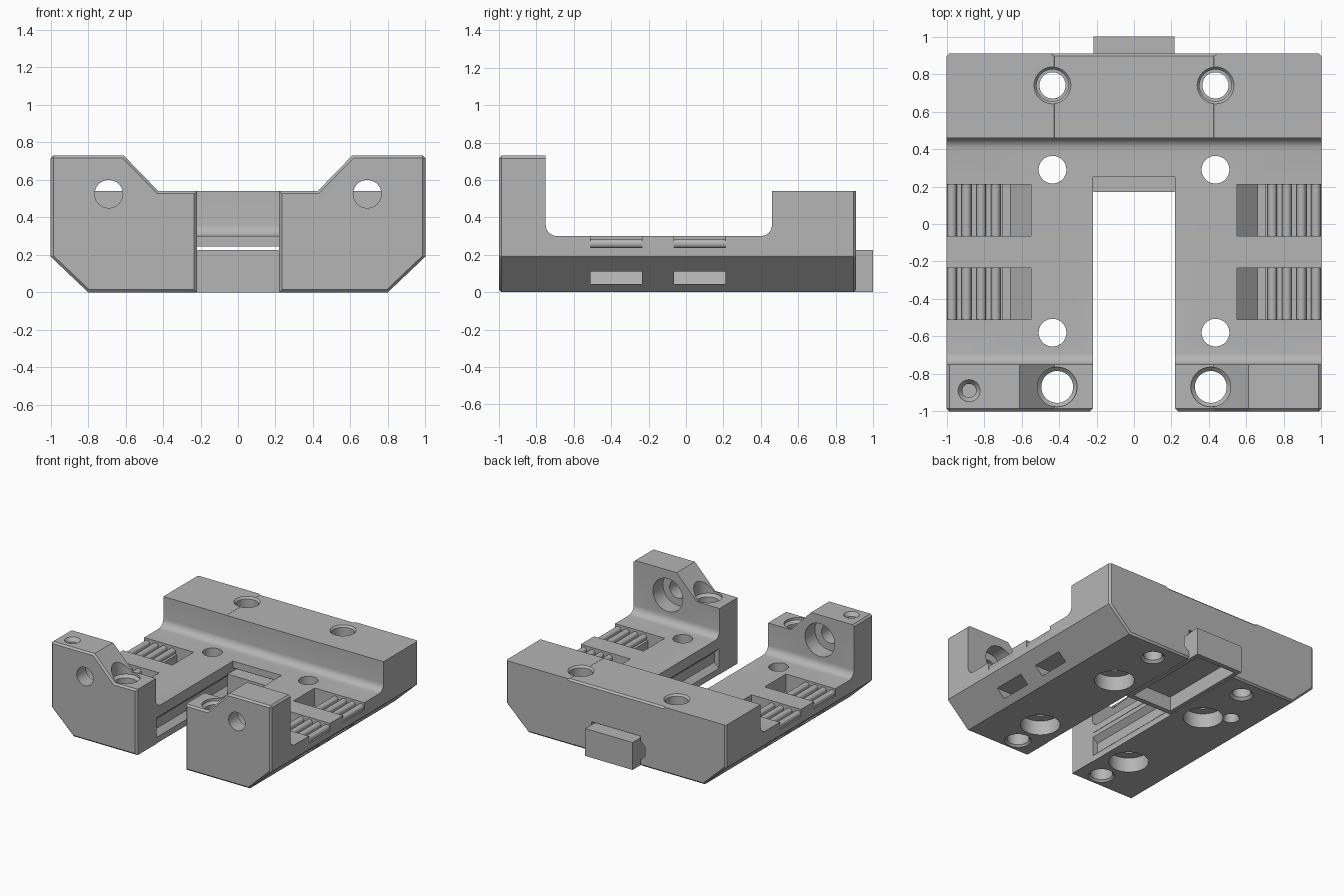
import bpy, bmesh, math
from mathutils import Vector

cube = bpy.data.objects.get("Cube")
if cube:
    bpy.data.objects.remove(cube)

GRAY = (0.46, 0.46, 0.46, 1)
gray = bpy.data.materials.new("plain gray")
gray.use_nodes = True
gray.diffuse_color = GRAY
gray.node_tree.nodes["Principled BSDF"].inputs["Base Color"].default_value = GRAY


def finish(bm, name):
    bmesh.ops.recalc_face_normals(bm, faces=bm.faces[:])
    mesh = bpy.data.meshes.new(name)
    bm.to_mesh(mesh)
    bm.free()
    mesh.materials.append(gray)
    obj = bpy.data.objects.new(name, mesh)
    bpy.context.collection.objects.link(obj)
    return obj


def place(axis, u, v, w):
    """Map outline (u, v) and depth w to space for an extrusion axis."""
    return {"x": (w, u, v), "y": (u, w, v), "z": (u, v, w)}[axis]


def prism(name, outline, axis, lo, hi):
    bm = bmesh.new()
    ends = [[bm.verts.new(place(axis, u, v, w)) for u, v in outline] for w in (lo, hi)]
    for end in ends:
        bm.faces.new(end)
    n = len(outline)
    for i in range(n):
        j = (i + 1) % n
        bm.faces.new((ends[0][i], ends[0][j], ends[1][j], ends[1][i]))
    return finish(bm, name)


def lathe(name, profile, axis, cu, cv, segs=40):
    """Turn (radius, depth) points around an axis through (cu, cv)."""
    bm = bmesh.new()
    rings = []
    for r, w in profile:
        angles = [2 * math.pi * i / segs for i in range(segs)]
        rings.append([bm.verts.new(place(axis, cu + r * math.cos(a), cv + r * math.sin(a), w))
                      for a in angles])
    bm.faces.new(rings[0])
    bm.faces.new(rings[-1])
    for a, b in zip(rings, rings[1:]):
        for i in range(segs):
            j = (i + 1) % segs
            bm.faces.new((a[i], a[j], b[j], b[i]))
    return finish(bm, name)


def both(half):
    """Complete a symmetric outline from its +u half."""
    return half + [(-u, v) for u, v in reversed(half)]


def arc(cu, cv, r, start, end, steps=6):
    return [(cu + r * math.cos(math.radians(start + (end - start) * i / steps)),
             cv + r * math.sin(math.radians(start + (end - start) * i / steps)))
            for i in range(steps + 1)]


def cut(obj, cutters):
    """Subtract all cutters, bake the result and remove the cutters."""
    for c in cutters:
        mod = obj.modifiers.new(c.name, "BOOLEAN")
        mod.operation, mod.solver, mod.object = "DIFFERENCE", "EXACT", c
    deps = bpy.context.evaluated_depsgraph_get()
    mesh = bpy.data.meshes.new_from_object(obj.evaluated_get(deps))
    obj.modifiers.clear()
    obj.data = mesh
    for c in cutters:
        bpy.data.objects.remove(c)


# Carriage body: front outline, chamfered on its outer edges
body = prism("carriage_body", both([(0.8, 0), (1, 0.19), (1, 0.73), (0.61, 0.73), (0.425, 0.54)]),
             "y", -1, 0.91)
bevel = body.modifiers.new("edge chamfer", "BEVEL")
bevel.width, bevel.segments = 0.014, 1
bevel.limit_method, bevel.angle_limit = "ANGLE", math.radians(60)

cutters = []
# Lowered deck between the front blocks and the rear bar
deck = ([(-0.75, 0.9)] + arc(-0.69, 0.36, 0.06, 180, 270) + arc(0.4, 0.36, 0.06, 270, 360)
        + [(0.46, 0.541), (1.1, 0.541), (1.1, 0.9)])
cutters.append(prism("deck_cut", deck, "x", -1.2, 1.2))

# Central slot and the rail channel below it
slot = both([(0.22, 0.25), (0.22, -0.985), (0.245, -1.01), (0.245, -1.2)])
cutters.append(prism("slot_cut", slot, "z", -0.2, 1))
rail = both([(0.223, -0.1), (0.223, 0.05), (0.265, 0.09), (0.265, 0.17), (0.223, 0.21),
             (0.223, 0.245)])
cutters.append(prism("rail_cut", rail, "y", -0.745, 1.1))

# Holes and belt pockets on both sides
rear_hole = [(0.12, -0.03), (0.07, 0.02), (0.07, 0.42), (0.085, 0.42), (0.085, 0.525), (0.115, 0.56)]
deck_hole = [(0.15, -0.03), (0.15, 0.12), (0.074, 0.12), (0.074, 0.4)]
block_hole = [(0.13, -0.03), (0.085, 0.015), (0.085, 0.5), (0.106, 0.52), (0.106, 0.9)]
front_hole = [(0.075, -1.1), (0.075, -0.88), (0.135, -0.88), (0.135, -0.7)]
pocket = [(0.55, 0.4), (0.55, 0.16), (0.66, 0.045), (1.1, 0.045), (1.1, 0.11), (0.74, 0.11),
          (0.7, 0.15), (0.7, 0.24), (1.1, 0.24), (1.1, 0.4)]
POCKET_SPANS = ((-0.51, -0.235), (-0.065, 0.21))
for s in (-1, 1):
    cutters.append(lathe("rear_hole", rear_hole, "z", s * 0.435, 0.74))
    for y in (-0.58, 0.29):
        cutters.append(lathe("deck_hole", deck_hole, "z", s * 0.435, y))
    cutters.append(lathe("block_hole", block_hole, "z", s * 0.41, -0.87))
    cutters.append(lathe("front_hole", front_hole, "y", s * 0.69, 0.525))
    for lo, hi in POCKET_SPANS:
        cutters.append(prism("belt_pocket", [(s * x, z) for x, z in pocket], "y", lo, hi))

# Blind holes found on one side only
cutters.append(lathe("adjuster_hole", [(0.037, 0.6), (0.037, 0.7), (0.07, 0.745)], "z", -0.88, -0.89))
cutters.append(lathe("underside_hole", [(0.08, -0.03), (0.055, 0.02), (0.055, 0.2)], "z", -0.6, 0.42))
cut(body, cutters)
parts = [body]

# Belt gripping teeth in each pocket
for s in (-1, 1):
    for lo, hi in POCKET_SPANS:
        for i in range(4):
            ridge = arc(s * (0.738 + 0.078 * i), 0.259, 0.026, 0, 330, 11)
            parts.append(prism("belt_tooth", ridge, "y", lo - 0.004, hi + 0.004))

# Sliding tongue in the rear channel, hollow underneath
tongue = prism("rear_tongue", both([(0.215, 0), (0.215, 0.225)]), "y", 0.17, 1.0)
cut(tongue, [prism("tongue_pocket", both([(0.18, -0.05), (0.18, 0.12)]), "y", 0.21, 0.96)])
parts.append(tongue)

# Smooth the round surfaces, keep edges crisp
bpy.ops.object.select_all(action="DESELECT")
for part in parts:
    part.select_set(True)
bpy.context.view_layer.objects.active = body
bpy.ops.object.shade_smooth_by_angle(angle=math.radians(31))
